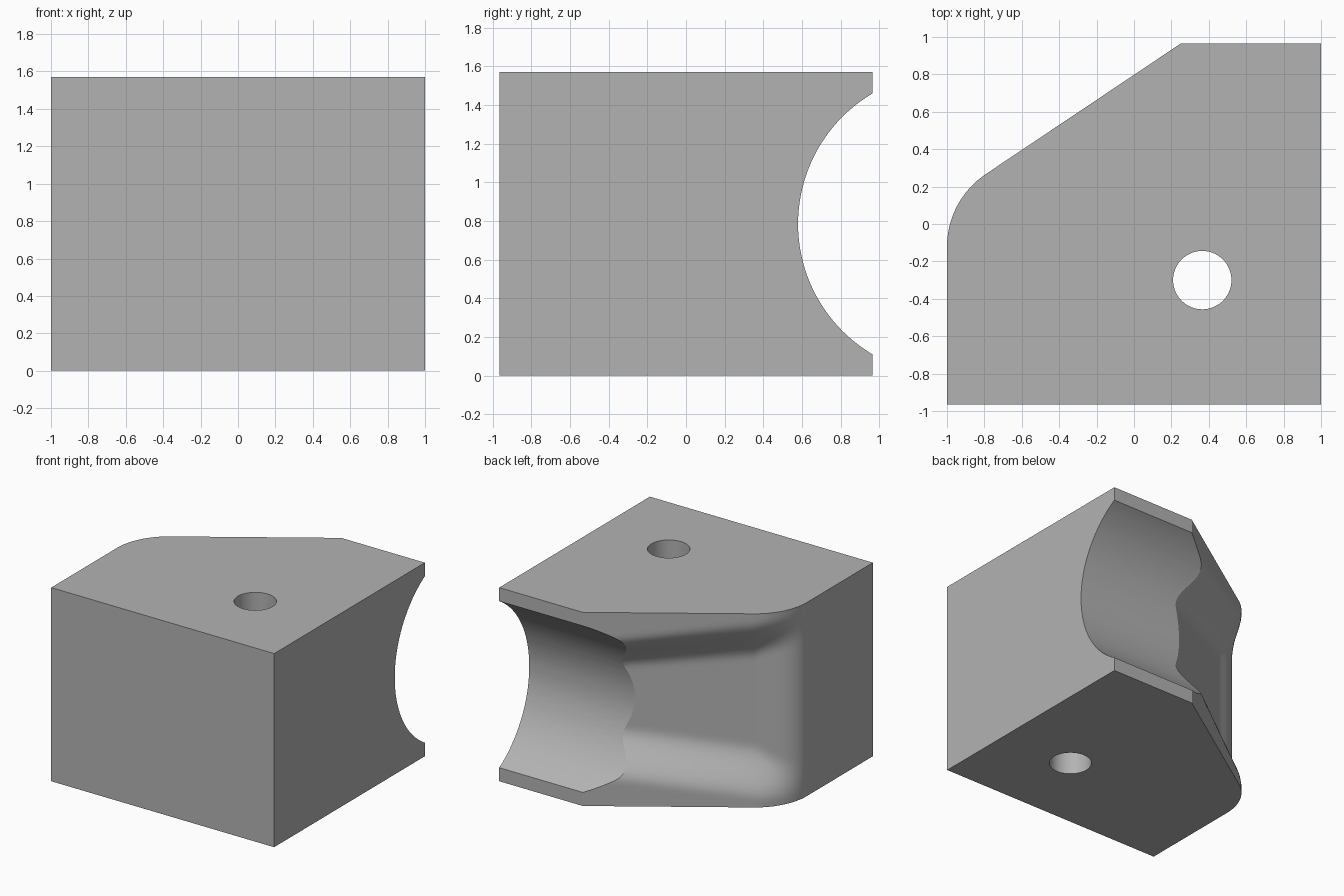
import bpy, bmesh, math
from mathutils import Vector

if "Cube" in bpy.data.objects:
    bpy.data.objects.remove(bpy.data.objects["Cube"], do_unlink=True)

HEIGHT, DEPTH = 1.57, 0.965
MID = HEIGHT / 2
SLANT, CURVE, LAYERS = 16, 16, 48
ANGLE = math.radians(56.2)            # slanted wall normal, measured from -x
CENTRE, RADIUS = Vector((-0.532, -0.122)), 0.468

grey = bpy.data.materials.new("plain grey")
grey.use_nodes = True
colour = (0.45, 0.45, 0.45, 1)
grey.diffuse_color = colour
grey.node_tree.nodes["Principled BSDF"].inputs["Base Color"].default_value = colour


def smooth(t):
    t = max(0.0, min(1.0, t))
    return t * t * (3 - 2 * t)


def lerp(a, b, t):
    return a + (b - a) * t


def recess(rise, depth, upper, lower):
    """Inset of the wall at a height above or below the middle."""
    return depth * smooth((upper - rise) / (upper - lower))


def arc_point(t, inset):
    a = ANGLE * (1 - t)
    return CENTRE + (RADIUS - inset) * Vector((-math.cos(a), math.sin(a)))


def outline(z):
    """Plan of the block at one height, with its recessed slanted wall."""
    rise = abs(z - MID)
    points = [Vector((-1, -DEPTH)), Vector((1, -DEPTH)), Vector((1, DEPTH))]
    for i in range(SLANT):
        t = i / SLANT
        inset = recess(rise, 1, lerp(0.55, 0.72, t), lerp(0.16, 0.35, t))
        start = Vector((0.25, DEPTH))
        inner_start = Vector((0.70, DEPTH))
        outer = start.lerp(arc_point(0, 0), t)
        inner = inner_start.lerp(arc_point(0, 0.16), t)
        points.append(outer.lerp(inner, inset))
    for i in range(CURVE + 1):
        t = i / CURVE
        depth = 0.16 * (1 - smooth(t))
        points.append(arc_point(t, recess(rise, depth, lerp(0.72, 0.78, t), lerp(0.35, 0.5, t))))
    return points


def cylinder_cutter(name, location, radius, length, rotation=(0, 0, 0)):
    bpy.ops.mesh.primitive_cylinder_add(vertices=128, radius=radius, depth=length,
                                        location=location, rotation=rotation)
    cutter = bpy.context.object
    cutter.name = name
    cutter.data.materials.append(grey)
    cutter.hide_render = True
    return cutter


# Block body as a stack of outlines
bm = bmesh.new()
rings = []
for k in range(LAYERS + 1):
    z = HEIGHT * k / LAYERS
    rings.append([bm.verts.new((p.x, p.y, z)) for p in outline(z)])
for low, high in zip(rings, rings[1:]):
    for i in range(len(low)):
        j = (i + 1) % len(low)
        bm.faces.new((low[i], low[j], high[j], high[i]))
bm.faces.new(rings[0][::-1])
bm.faces.new(rings[-1])
bmesh.ops.recalc_face_normals(bm, faces=bm.faces[:])
mesh = bpy.data.meshes.new("block")
bm.to_mesh(mesh)
bm.free()
block = bpy.data.objects.new("block", mesh)
bpy.context.collection.objects.link(block)
mesh.materials.append(grey)

# Round channel along the back and vertical through hole
cutters = [
    cylinder_cutter("channel_cutter", (0, 1.364, MID), 0.784, 3, (0, math.pi / 2, 0)),
    cylinder_cutter("hole_cutter", (0.365, -0.30, MID), 0.156, 3),
]
bpy.ops.object.select_all(action="DESELECT")
block.select_set(True)
bpy.context.view_layer.objects.active = block
for cutter in cutters:
    cut = block.modifiers.new(cutter.name, "BOOLEAN")
    cut.operation = "DIFFERENCE"
    cut.solver = "EXACT"
    cut.object = cutter
    bpy.ops.object.modifier_apply(modifier=cut.name)
for cutter in cutters:
    bpy.data.objects.remove(cutter, do_unlink=True)

bpy.ops.object.shade_smooth_by_angle(angle=math.radians(25))
